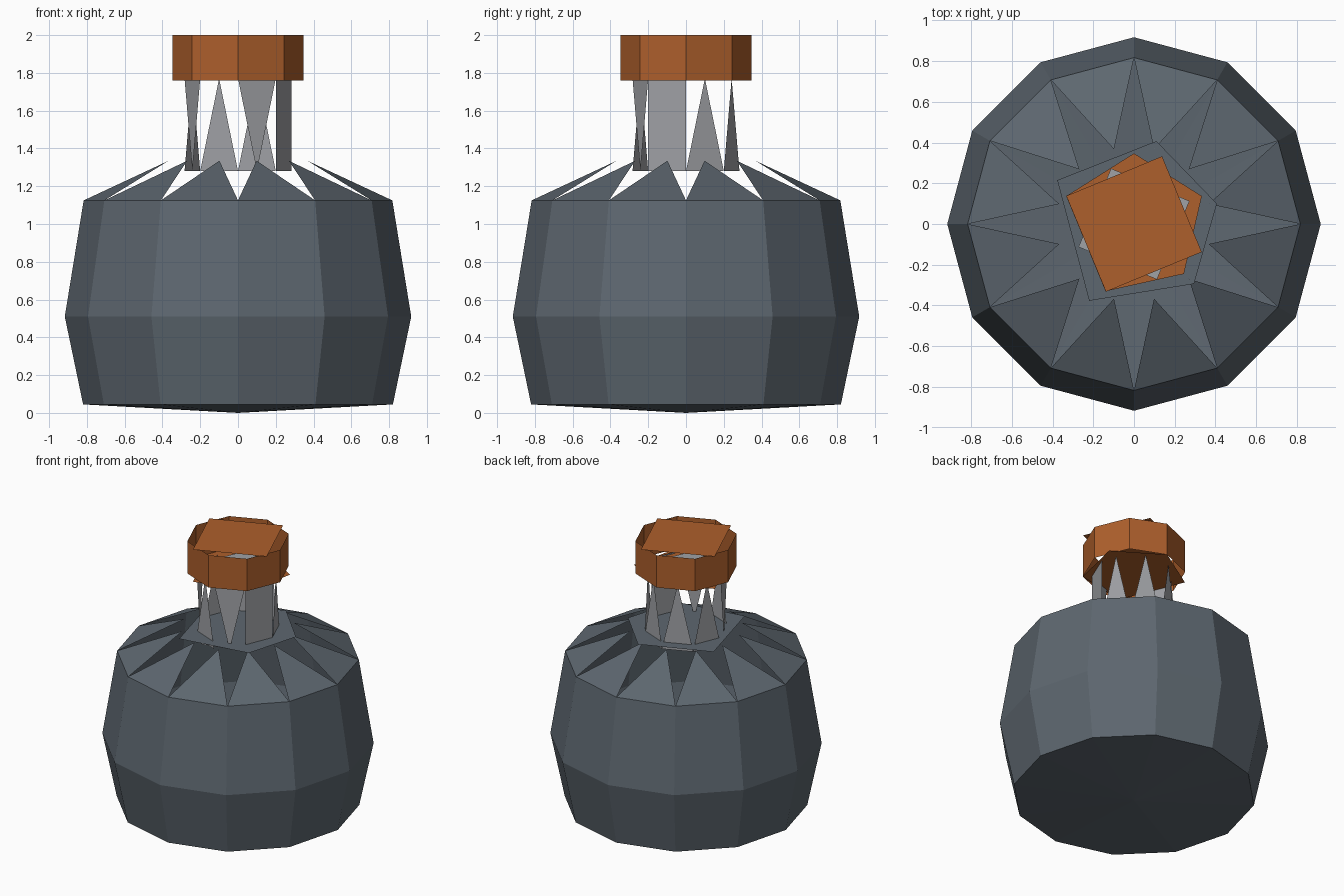
import bpy
from math import cos, sin, radians

if "Cube" in bpy.data.objects:
    bpy.data.objects.remove(bpy.data.objects["Cube"])


def material(name, rgb):
    m = bpy.data.materials.new(name)
    m.diffuse_color = (*rgb, 1)
    m.use_nodes = True
    m.node_tree.nodes["Principled BSDF"].inputs["Base Color"].default_value = m.diffuse_color
    return m


def polar(r, deg, z):
    return (r * cos(radians(deg)), r * sin(radians(deg)), z)


def build(name, polys, mat):
    """Make one flat-shaded object from a list of point loops."""
    verts, faces = [], []
    for p in polys:
        faces.append(list(range(len(verts), len(verts) + len(p))))
        verts += p
    me = bpy.data.meshes.new(name)
    me.from_pydata(verts, [], faces)
    me.materials.append(mat)
    ob = bpy.data.objects.new(name, me)
    bpy.context.collection.objects.link(ob)
    return ob


def band(n, r0, z0, r1, z1):
    s = 360 / n
    return [[polar(r0, i * s, z0), polar(r0, (i + 1) * s, z0),
             polar(r1, (i + 1) * s, z1), polar(r1, i * s, z1)] for i in range(n)]


def plate(pts, z, scale=1):
    return [(x * scale, y * scale, z) for x, y in pts]


glass = material("dark_glass", (0.11, 0.135, 0.16))
clear = material("pale_glass", (0.35, 0.36, 0.38))
cork = material("cork", (0.42, 0.115, 0.025))

# round twelve-sided body with a shallow conical base
body = band(12, 0.82, 0.045, 0.917, 0.51) + band(12, 0.917, 0.51, 0.817, 1.125)
body += [[(0, 0, 0), polar(0.82, a + 30, 0.045), polar(0.82, a, 0.045)]
         for a in range(0, 360, 30)]
build("body", body, glass)

# shoulder: one spike per body edge, and the irregular collar plate
spikes = [[polar(0.817, a, 1.125), polar(0.817, a + 30, 1.125), polar(0.38, a + 15, 1.335)]
          for a in range(0, 360, 30)]
build("shoulder", spikes, glass)
collar = [(-0.377, 0.215), (-0.22, -0.377), (0.295, -0.294), (0.407, 0.1), (0.11, 0.407)]
build("collar", [plate(collar, 1.332)], glass)

# neck: eight sectors, each an upright spike, hanging spike or full panel
R, LO, HI = 0.283, 1.28, 1.77
neck = []
for i, kind in enumerate("uuuuhuhf"):
    a, b, m = i * 45, i * 45 + 45, i * 45 + 22.5
    rm = R * cos(radians(22.5))
    if kind == "u":
        neck.append([polar(R, a, LO), polar(R, b, LO), polar(rm, m, HI)])
    elif kind == "h":
        neck.append([polar(rm, m, LO), polar(R, b, HI), polar(R, a, HI)])
    else:
        neck.append([polar(R, a, LO), polar(R, b, LO), polar(R, b, HI), polar(R, a, HI)])
stopper_base = [(-0.333, 0.137), (0, 0.347), (0.333, 0.137), (0.245, -0.245), (-0.14, -0.33)]
neck.append([polar(0.295, 22.5 + 90 * k, HI) for k in range(4)])
neck.append(plate(stopper_base[::-1], LO, 0.82))
build("neck", neck, clear)

# stopper: octagonal wall, twisted square top and five-sided underside
stopper = band(8, 0.346, 1.76, 0.346, 2.0)
stopper.append([polar(0.36, 67.5 + 90 * k, 2.0) for k in range(4)])
stopper.append(plate(stopper_base[::-1], 1.76))
build("stopper", stopper, cork)
